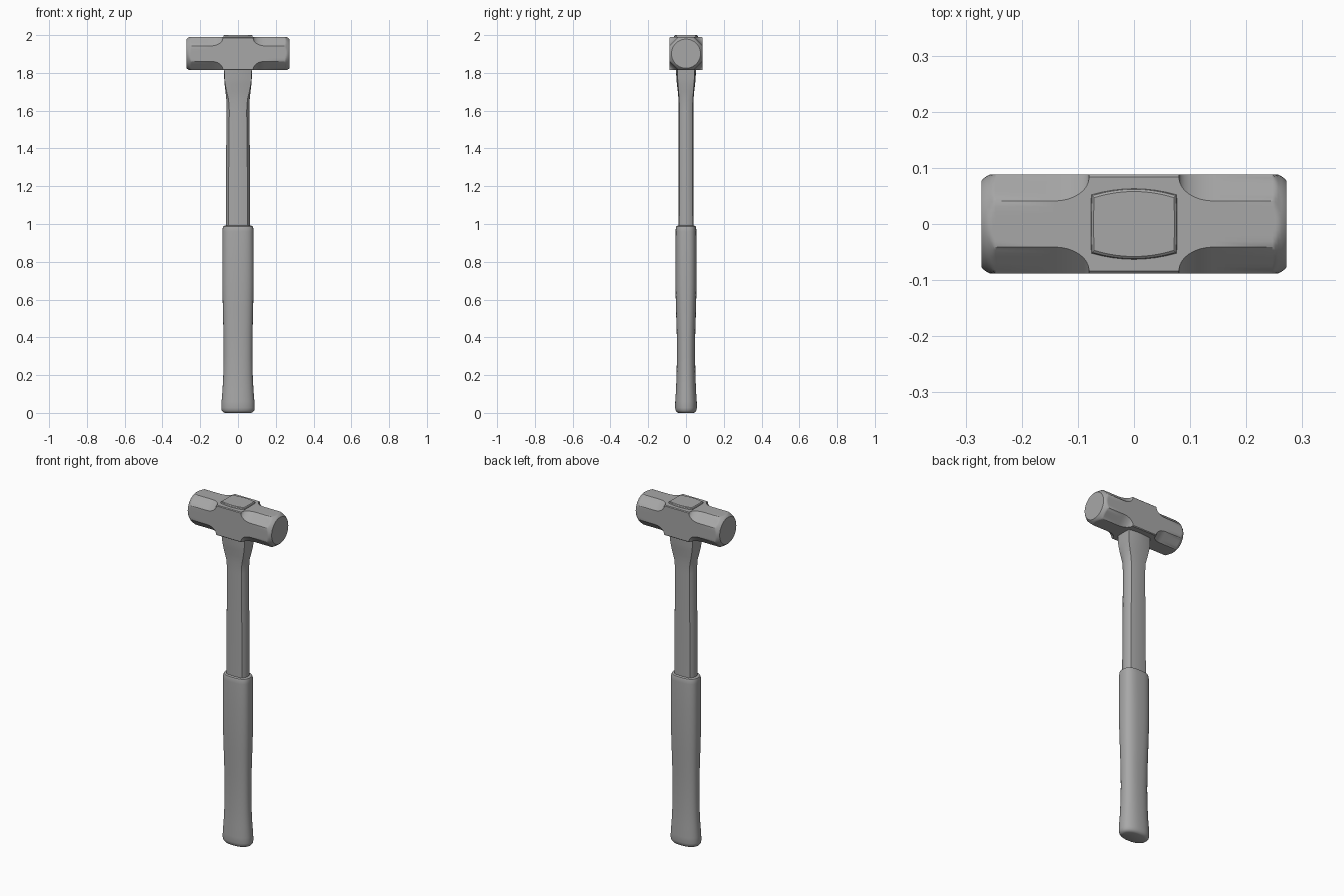
import bpy, bmesh
from math import sin, cos, pi, radians, copysign, hypot

if "Cube" in bpy.data.objects:
    bpy.data.objects.remove(bpy.data.objects["Cube"])

# Dark grey shared by all parts
steel = bpy.data.materials.new("dark_grey")
steel.diffuse_color = (0.39, 0.39, 0.39, 1)
steel.use_nodes = True
steel.node_tree.nodes["Principled BSDF"].inputs["Base Color"].default_value = steel.diffuse_color


def loft(name, rings, angle):
    """Skin a list of equal-length closed rings and cap both ends."""
    bm = bmesh.new()
    loops = [[bm.verts.new(p) for p in ring] for ring in rings]
    n = len(loops[0])
    for a, b in zip(loops, loops[1:]):
        for i in range(n):
            j = (i + 1) % n
            bm.faces.new((a[i], a[j], b[j], b[i]))
    bm.faces.new(loops[0][::-1])
    bm.faces.new(loops[-1])
    bmesh.ops.recalc_face_normals(bm, faces=bm.faces)
    me = bpy.data.meshes.new(name)
    bm.to_mesh(me)
    bm.free()
    me.materials.append(steel)
    ob = bpy.data.objects.new(name, me)
    bpy.context.collection.objects.link(ob)
    bpy.ops.object.select_all(action='DESELECT')
    bpy.context.view_layer.objects.active = ob
    ob.select_set(True)
    bpy.ops.object.shade_smooth_by_angle(angle=radians(angle))
    return ob


# Head: square centre, scooped into octagonal ends that are turned to a round face
HEAD_Z, HALF = 1.902, 0.088


def octagon(x, f, radius=1.0, steps=8):
    h = HALF
    corners = [(h, -f), (h, f), (f, h), (-f, h), (-h, f), (-h, -f), (-f, -h), (f, -h)]
    ring = []
    for (y0, z0), (y1, z1) in zip(corners, corners[1:] + corners[:1]):
        for i in range(steps):
            y, z = y0 + (y1 - y0) * i / steps, z0 + (z1 - z0) * i / steps
            k = min(1.0, radius / hypot(y, z))
            ring.append((x, y * k, HEAD_Z + z * k))
    return ring


half = [(0.078, 0.084)]
for i in range(9):
    a = i / 8 * pi / 2
    half.append((0.142 - 0.062 * cos(a), 0.083 - 0.042 * sin(a)))
half += [(0.247, 0.041, 0.0975), (0.252, 0.041, 0.093), (0.257, 0.041, 0.089),
         (0.263, 0.041, 0.085), (0.269, 0.041, 0.0805), (0.272, 0.041, 0.077)]
sections = [(-s[0], *s[1:]) for s in reversed(half)] + half
loft("hammer_head", [octagon(*s) for s in sections], 30)


# Shaft: broad faces and bowed narrow edges meeting at four creases (cx, cy)
def lens(z, hx, cx, hy, cy, n=8):
    ts = [1 - 2 * i / n for i in range(n)]
    broad = [(cx * t, cy + (hy - cy) * (1 - t * t)) for t in ts]
    edge = [(-cx - (hx - cx) * (1 - t * t), cy * t) for t in ts]
    run = broad + edge
    return [(x, y, z) for x, y in run] + [(-x, -y, z) for x, y in run]


shaft = [
    (0.95, 0.064, 0.051, 0.040, 0.036),
    (1.30, 0.063, 0.049, 0.039, 0.035),
    (1.60, 0.061, 0.046, 0.039, 0.035),
    (1.66, 0.062, 0.050, 0.040, 0.036),
    (1.70, 0.066, 0.060, 0.043, 0.039),
    (1.74, 0.071, 0.068, 0.048, 0.042),
    (1.77, 0.073, 0.072, 0.051, 0.044),
    (1.82, 0.074, 0.073, 0.053, 0.045),
    (1.98, 0.077, 0.076, 0.063, 0.052),
    (1.992, 0.077, 0.076, 0.063, 0.052),
    (1.997, 0.0755, 0.0745, 0.0615, 0.0505),
    (2.0, 0.072, 0.071, 0.058, 0.047),
]
loft("shaft", [lens(*s) for s in shaft], 30)


# Grip: soft rounded sleeve, waisted and flared at the butt
def rounded(z, a, b, n=48):
    power = 2.25 + 0.5 * min(z / 0.9, 1)
    ring = []
    for i in range(n):
        c, s = cos(2 * pi * i / n), sin(2 * pi * i / n)
        ring.append((a * copysign(abs(c) ** (2 / power), c),
                     b * copysign(abs(s) ** (2 / power), s), z))
    return ring


grip = [
    (0.0, 0.070, 0.040), (0.004, 0.079, 0.049), (0.013, 0.086, 0.055),
    (0.027, 0.088, 0.058), (0.06, 0.087, 0.057), (0.12, 0.082, 0.053),
    (0.20, 0.078, 0.050), (0.30, 0.076, 0.048), (0.42, 0.077, 0.049),
    (0.55, 0.080, 0.053), (0.68, 0.083, 0.056), (0.80, 0.083, 0.056),
    (0.96, 0.082, 0.055), (0.978, 0.081, 0.054), (0.988, 0.078, 0.051),
    (0.991, 0.072, 0.045),
]
loft("grip", [rounded(*g) for g in grip], 45)
